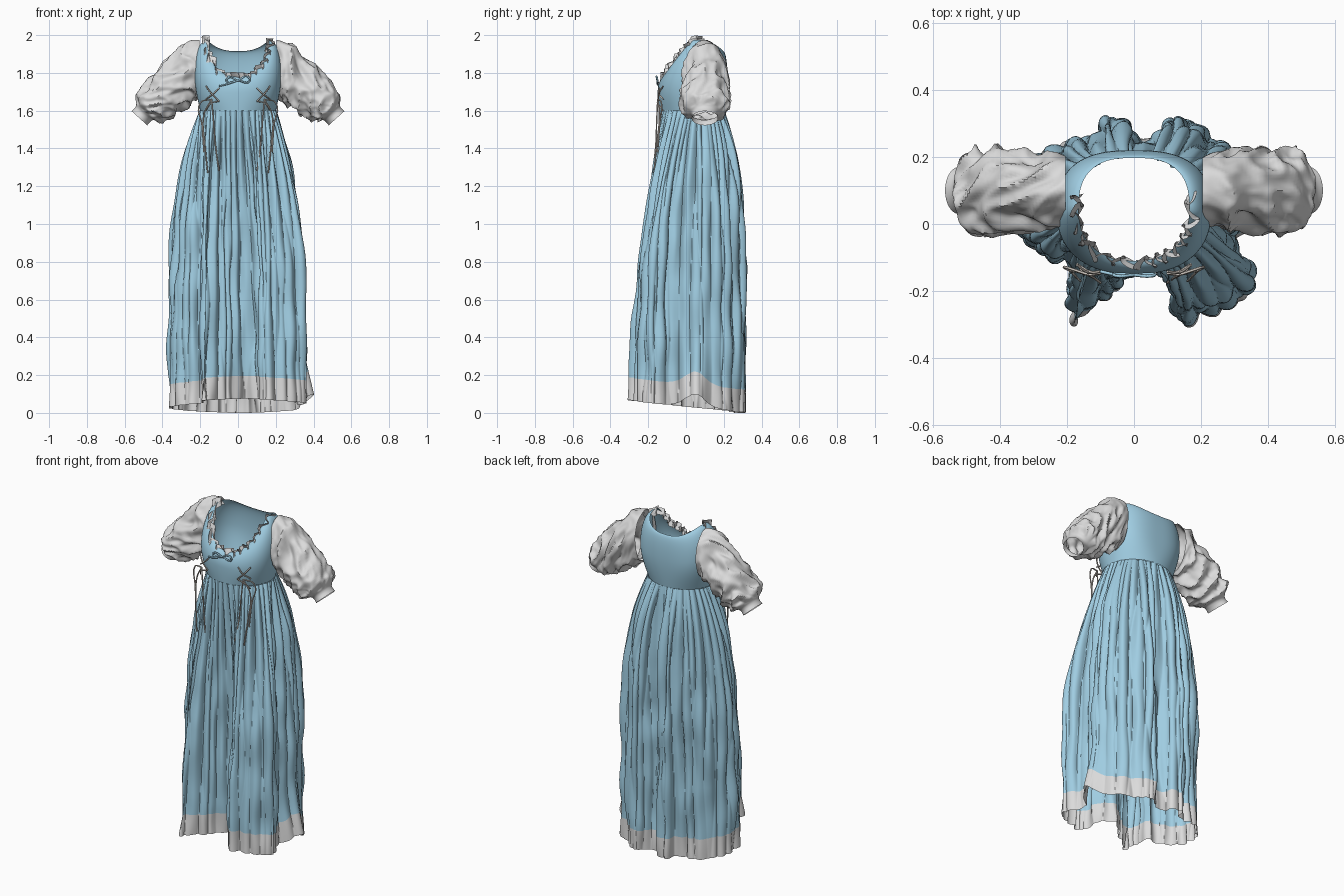
import bpy
import math
from mathutils import Vector, noise

if "Cube" in bpy.data.objects:
    bpy.data.objects.remove(bpy.data.objects["Cube"])

TAU = 2 * math.pi


def material(name, rgb):
    m = bpy.data.materials.new(name)
    m.diffuse_color = (*rgb, 1)
    m.use_nodes = True
    m.node_tree.nodes["Principled BSDF"].inputs["Base Color"].default_value = m.diffuse_color
    return m


BLUE = material("light blue cloth", (0.35, 0.61, 0.76))
WHITE = material("off white cloth", (0.71, 0.71, 0.71))
CORD = material("beige cord", (0.62, 0.57, 0.52))


def grid(name, fn, nu, nv, mats, closed=True, mat_rule=None, angle=50):
    """Surface from fn(i, j): i runs around, j runs along."""
    verts = [fn(i, j) for j in range(nv + 1) for i in range(nu if closed else nu + 1)]
    n = nu if closed else nu + 1
    faces = [(j * n + i, (j + 1) * n + i, (j + 1) * n + (i + 1) % n, j * n + (i + 1) % n)
             for j in range(nv) for i in range(nu)]
    me = bpy.data.meshes.new(name)
    me.from_pydata(verts, [], faces)
    for m in mats:
        me.materials.append(m)
    if mat_rule:
        for k, p in enumerate(me.polygons):
            p.material_index = mat_rule(k // nu)
    ob = bpy.data.objects.new(name, me)
    bpy.context.collection.objects.link(ob)
    bpy.ops.object.select_all(action='DESELECT')
    ob.select_set(True)
    bpy.context.view_layer.objects.active = ob
    bpy.ops.object.shade_smooth_by_angle(angle=math.radians(angle))
    return ob


def cord(name, paths, mat, radius=0.004):
    cu = bpy.data.curves.new(name, 'CURVE')
    cu.dimensions = '3D'
    cu.bevel_depth = radius
    cu.bevel_resolution = 1
    cu.resolution_u = 6
    cu.use_fill_caps = True
    for pts in paths:
        sp = cu.splines.new('BEZIER')
        sp.bezier_points.add(len(pts) - 1)
        for bp, p in zip(sp.bezier_points, pts):
            bp.co = p
            bp.handle_left_type = bp.handle_right_type = 'AUTO'
    cu.materials.append(mat)
    ob = bpy.data.objects.new(name, cu)
    bpy.context.collection.objects.link(ob)
    return ob


def catmull(a, b, c, d, t):
    return 0.5 * (2 * b + (c - a) * t + (2 * a - 5 * b + 4 * c - d) * t * t
                  + (3 * b - a - 3 * c + d) * t ** 3)


# ---- skirt: waist ellipse blended down to a draped hem outline, plus pleats
HEM = [(.05, -.12), (.11, -.17), (.12, -.27), (.17, -.31), (.27, -.26), (.37, -.19),
       (.35, -.12), (.31, -.05), (.33, .02), (.35, .08), (.33, .13), (.31, .20),
       (.26, .24), (.22, .26), (.17, .31), (.11, .32), (.06, .26), (.02, .25),
       (-.02, .30), (-.08, .32), (-.12, .27), (-.20, .25), (-.27, .21), (-.34, .15),
       (-.37, .08), (-.36, 0), (-.32, -.06), (-.26, -.11), (-.19, -.13), (-.20, -.22),
       (-.18, -.30), (-.13, -.26), (-.05, -.22), (-.01, -.16)]
P = [Vector(p) for p in HEM]
dense = [catmull(P[k - 1], P[k], P[(k + 1) % len(P)], P[(k + 2) % len(P)], s / 20)
         for k in range(len(P)) for s in range(20)]
dense.append(dense[0])
dist = [0.0]
for a, b in zip(dense, dense[1:]):
    dist.append(dist[-1] + (b - a).length)
NU, BLUE_ROWS, BAND_ROWS = 600, 52, 6
hem, k = [], 0
for i in range(NU):
    d = dist[-1] * i / NU
    while dist[k + 1] < d:
        k += 1
    hem.append(dense[k].lerp(dense[k + 1], (d - dist[k]) / (dist[k + 1] - dist[k])))


def outline(i, t):
    i %= NU
    th = TAU * i / NU - math.pi / 2
    s = math.sin(th)
    waist = Vector((0.205 * math.cos(th), 0.03 + 0.175 * s))
    power = 4 + (2 if s > 0 else 2.7) * s
    return waist.lerp(hem[i], 1 - (1 - t) ** power)


def skirt_point(i, j):
    u = i / NU
    th = TAU * u - math.pi / 2
    lift = math.exp(-((th - 0.25) / 0.2) ** 2)
    low = 0.0375 - 0.0375 * math.sin(th) + 0.07 * lift
    if j <= BLUE_ROWS:
        z = 1.6 + (low + 0.12 - 1.6) * j / BLUE_ROWS
    else:
        z = low + 0.12 * (1 - (j - BLUE_ROWS) / BAND_ROWS)
    t = (1.6 - z) / (1.6 - low)
    p = outline(i, t)
    tan = outline(i + 2, t) - outline(i - 2, t)
    nrm = Vector((tan.y, -tan.x)).normalized()
    ring = Vector((3 * math.cos(th), 3 * math.sin(th), 2.2 * t))
    sway = 0.9 * math.sin(3 * TAU * u + 1) + 1.6 * noise.noise(ring)
    f1 = abs(math.sin(math.pi * 36 * u + sway)) ** 0.7
    f2 = abs(math.sin(math.pi * 23 * u - sway * 1.3 + 0.8)) ** 0.8
    amp = min(1, 0.25 + 5 * t) * (1 - 0.5 * t)
    vary = 1 + 1.2 * noise.noise(ring * 1.7 + Vector((5, 2, 0)))
    p = p - nrm * amp * (0.026 * vary * (1 - f1) + 0.024 * (1 - f2) - 0.006)
    p += nrm * 0.02 * min(1, 3 * t) * noise.noise(ring * 1.3 + Vector((0, 0, 4 * t)))
    p.x += 0.06 * lift * t ** 9
    return (p.x, p.y, z)


grid("skirt", skirt_point, NU, BLUE_ROWS + BAND_ROWS, [BLUE, WHITE],
     mat_rule=lambda j: 1 if j >= BLUE_ROWS else 0)


# ---- bodice: waist out to the chest, then curving in over the shoulders
def bodice(th, s):
    c, n = math.cos(th), math.sin(th)
    top = 1.975 - (0.195 * (-n) ** 1.1 if n < 0 else 0.06 * n * n)
    z = 1.6 + (top - 1.6) * s
    if s < 0.55:
        e = math.sin(s / 0.55 * math.pi / 2)
        rx, yf, yb = 0.2 + 0.03 * e, -0.145 - 0.005 * e, 0.205 + 0.015 * e
        sq = 1 - 0.25 * e
    else:
        e = math.sqrt(max(0, 1 - ((s - 0.55) / 0.45) ** 2))
        rx, yf, yb = 0.165 + 0.065 * e, -0.11 - 0.04 * e, 0.197 + 0.023 * e
        sq = 0.75
    mid, ry = (yf + yb) / 2, (yb - yf) / 2
    # squarer cross-section towards the shoulders, the front a little rounder
    sq = sq if n > 0 else (sq + 1) / 2
    return Vector((rx * math.copysign(abs(c) ** sq, c),
                   mid + ry * math.copysign(abs(n) ** sq, n), z))


def bodice_row(j):
    s = j / 28
    return s if s < 0.55 else 0.55 + 0.45 * math.sin((s - 0.55) / 0.45 * math.pi / 2)


grid("bodice", lambda i, j: bodice(TAU * i / 128, bodice_row(j)), 128, 28, [BLUE])


# ---- wavy frill round the front of the neckline
def frill_point(i, j):
    a = i / 220
    th = math.radians(-190 + 200 * a)
    v = j / 2 - 1
    p = bodice(th, 1)
    out = Vector((math.cos(th), math.sin(th), 0))
    side = Vector((-out.y, out.x, 0))
    ph = 13 * TAU * a + 2.2 * math.sin(9 * a) + 0.8 * math.sin(31 * a)
    size = 1 + 0.8 * noise.noise(Vector((a * 14, 3, 0)))
    p += out * size * (0.006 + 0.02 * math.sin(ph + 1.1 * v))
    p += side * 0.010 * math.sin(2 * ph + v)
    p.z += 0.021 * v + 0.008 * math.sin(0.37 * ph) - 0.006
    return p


grid("neck_frill", frill_point, 220, 4, [WHITE], closed=False, angle=80)


# ---- puffed sleeves: x, z, radius in the front plane, radius in depth
RINGS = [(.205, 1.82, .15, .10), (.25, 1.805, .152, .108), (.31, 1.755, .14, .115),
         (.38, 1.695, .122, .12), (.435, 1.648, .107, .125), (.475, 1.61, .09, .118),
         (.493, 1.592, .062, .078), (.505, 1.578, .055, .066), (.522, 1.56, .056, .07)]
R = [Vector(r) for r in RINGS]


def ridge(q):
    return 0.45 - 2 * abs(noise.noise(q))


def sleeve_maker(side):
    def fn(i, j):
        f = j / 60 * (len(R) - 1)
        k = min(int(f), len(R) - 2)
        x, z, rp, ry = catmull(R[max(k - 1, 0)], R[k], R[k + 1], R[min(k + 2, len(R) - 1)], f - k)
        phi, tilt = TAU * i / 90, math.radians(48) * min(1, f / 6)
        q = Vector((math.cos(phi) * 0.9, math.sin(phi) * 0.9, f * 0.62 + side * 9))
        q.z += 0.6 * math.sin(phi + side) + 0.3 * math.sin(phi * 2)
        wr = ridge(q * 1.25) + 0.3 * ridge(q * 2.3)
        soft = min(1, 0.2 + f / 2) * max(0.0, min(1, (6 - f) / 1.1))
        d = 0.034 * wr * soft
        a, b = (rp + d) * math.cos(phi), (ry + d) * math.sin(phi)
        return (side * (x + a * math.sin(tilt)), 0.1 + b, z + a * math.cos(tilt))
    return fn


for side, label in ((-1, "left"), (1, "right")):
    grid("sleeve_" + label, sleeve_maker(side), 90, 60, [WHITE])

# ---- criss-cross lacing with hanging cords on both sides of the front
for side, label in ((-1, "left"), (1, "right")):
    def at(x, y, z):
        return (side * x, y, z)
    cord("lacing_" + label, [
        [at(.10, -.142, 1.72), at(.13, -.143, 1.69), at(.17, -.12, 1.66)],
        [at(.17, -.122, 1.73), at(.14, -.143, 1.69), at(.10, -.148, 1.65)],
        [at(.10, -.148, 1.65), at(.14, -.15, 1.64), at(.17, -.12, 1.60)],
        [at(.14, -.15, 1.66), at(.13, -.155, 1.55), at(.12, -.16, 1.42), at(.10, -.175, 1.28)],
        [at(.14, -.15, 1.66), at(.18, -.14, 1.58), at(.175, -.155, 1.42), at(.16, -.17, 1.27)],
        [at(.14, -.15, 1.66), at(.20, -.13, 1.64), at(.19, -.14, 1.52), at(.18, -.15, 1.38)],
    ], CORD)

# ---- small bow at the centre of the neckline
cord("neck_bow", [
    [(0, -.152, 1.76), (-.05, -.155, 1.775), (-.06, -.15, 1.755), (0, -.152, 1.76)],
    [(0, -.152, 1.76), (.05, -.155, 1.78), (.06, -.15, 1.755), (0, -.152, 1.76)],
    [(0, -.152, 1.76), (-.06, -.15, 1.74), (-.10, -.142, 1.73)],
], BLUE, 0.005)
